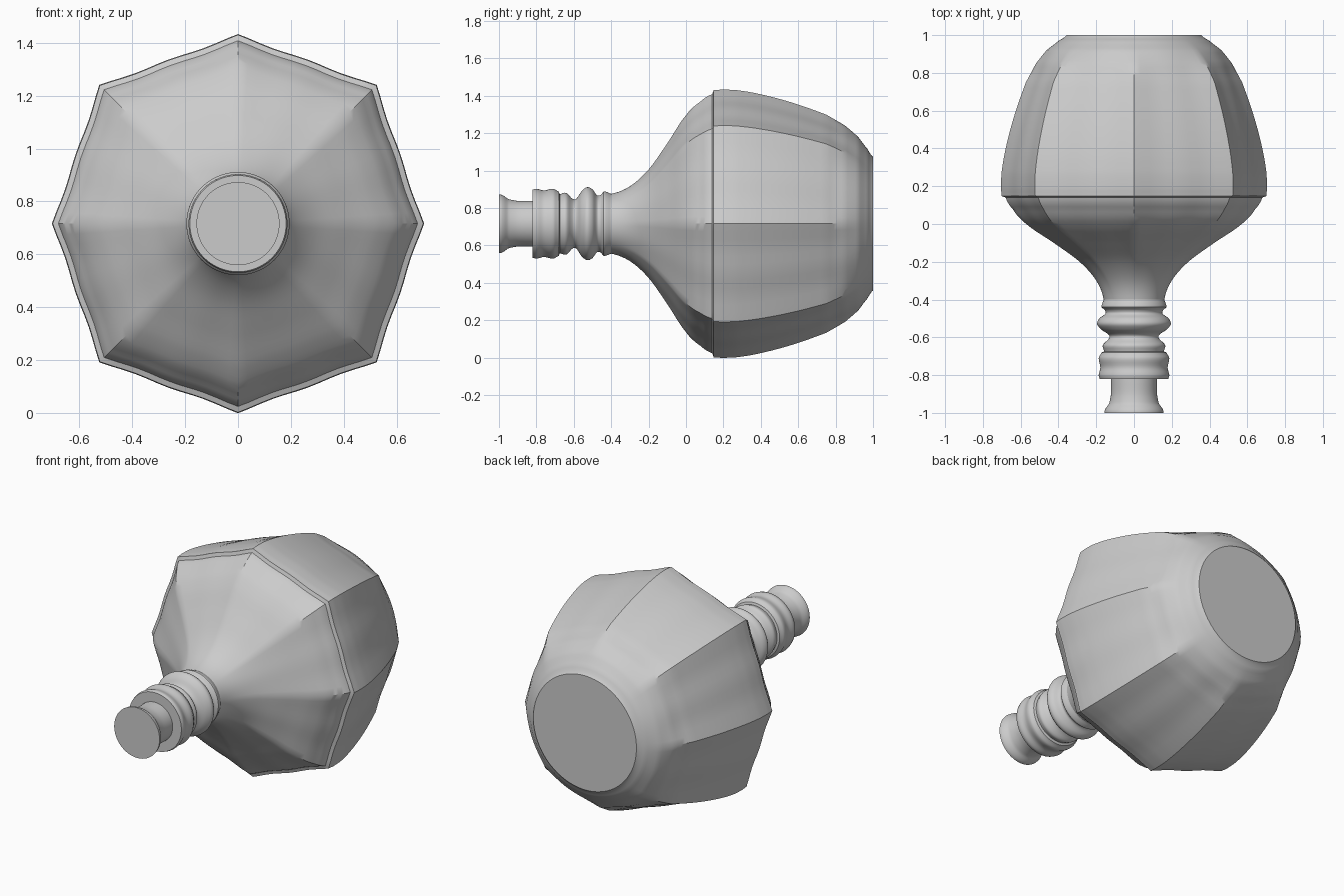
import bpy, bmesh, math

if "Cube" in bpy.data.objects:
    bpy.data.objects.remove(bpy.data.objects["Cube"])

CZ = 0.716          # height of the long axis
SIDE = 12           # points along each octagon side
N = SIDE * 8


def smooth_profile(pts, steps=5):
    """Catmull-Rom resampling of (y, radius) points."""
    out = []
    for i in range(len(pts) - 1):
        p0, p1 = pts[max(i - 1, 0)], pts[i]
        p2, p3 = pts[i + 1], pts[min(i + 2, len(pts) - 1)]
        for s in range(steps):
            t = s / steps
            r = 0.5 * (2 * p1[1] + (p2[1] - p0[1]) * t
                       + (2 * p0[1] - 5 * p1[1] + 4 * p2[1] - p3[1]) * t * t
                       + (3 * p1[1] - p0[1] - 3 * p2[1] + p3[1]) * t ** 3)
            out.append((p1[0] + (p2[0] - p1[0]) * t, r))
    return out + [pts[-1]]


def smoothstep(a, b, x):
    t = min(max((x - a) / (b - a), 0), 1)
    return t * t * (3 - 2 * t)


def corner(k):
    """Octagon corner direction, relative to the profile radius."""
    a = k * math.pi / 4
    m = 1.035 if k % 2 else (0.982 if k % 4 == 0 else 1.0)
    return m * math.cos(a), m * math.sin(a)


def section(i, w):
    """Point on a unit section: circle at w = 0, octagon at w = 1."""
    k, j = divmod(i, SIDE)
    t = j / SIDE
    (ax, az), (bx, bz) = corner(k), corner(k + 1)
    dip = 1 - 0.008 * math.sin(2 * math.pi * t) ** 2
    ox, oz = (ax + (bx - ax) * t) * dip, (az + (bz - az) * t) * dip
    a = math.atan2(oz, ox)
    return (math.cos(a) * (1 - w) + ox * w, math.sin(a) * (1 - w) + oz * w)


def loft(name, profile, weight):
    bm = bmesh.new()
    rings = []
    for y, r in profile:
        w = weight(y)
        ring = []
        for i in range(N):
            x, z = section(i, w)
            ring.append(bm.verts.new((x * r, y, CZ + z * r)))
        rings.append(ring)
    for a, b in zip(rings, rings[1:]):
        for i in range(N):
            j = (i + 1) % N
            bm.faces.new((a[i], a[j], b[j], b[i]))
    bm.faces.new(rings[0])
    bm.faces.new(rings[-1])
    bmesh.ops.recalc_face_normals(bm, faces=bm.faces)
    me = bpy.data.meshes.new(name)
    bm.to_mesh(me)
    bm.free()
    ob = bpy.data.objects.new(name, me)
    bpy.context.collection.objects.link(ob)
    bpy.ops.object.select_all(action='DESELECT')
    ob.select_set(True)
    bpy.context.view_layer.objects.active = ob
    bpy.ops.object.shade_smooth_by_angle(angle=math.radians(32))
    return ob


# turned stem: flared tip, collar, groove and bead
tip = smooth_profile([(-1, .157), (-.98, .152), (-.95, .132), (-.9, .122), (-.82, .122)])
collar = smooth_profile([(-.82, .182), (-.8, .187), (-.76, .178), (-.71, .187), (-.68, .172)], 4)
beads = smooth_profile([(-.675, .158), (-.64, .165), (-.605, .132), (-.585, .135),
                        (-.56, .172), (-.53, .195), (-.5, .184), (-.475, .152),
                        (-.455, .155), (-.44, .172), (-.42, .168), (-.4, .16)], 4)
loft("turned_stem", tip + collar + beads, lambda y: 0)

# octagonal body: flaring front shell, small rim step, domed back
front = smooth_profile([(-.4, .16), (-.3, .2), (-.2, .29), (-.1, .43), (0, .58),
                        (.08, .655), (.14, .692)])
back = smooth_profile([(.148, .714), (.2, .717), (.3, .71), (.45, .68), (.6, .637),
                       (.75, .583), (.85, .525), (.92, .465), (.97, .4), (1, .357)])
loft("octagonal_body", front + back,
     lambda y: smoothstep(-.4, .08, y) * (1 - smoothstep(.75, 1, y)))
